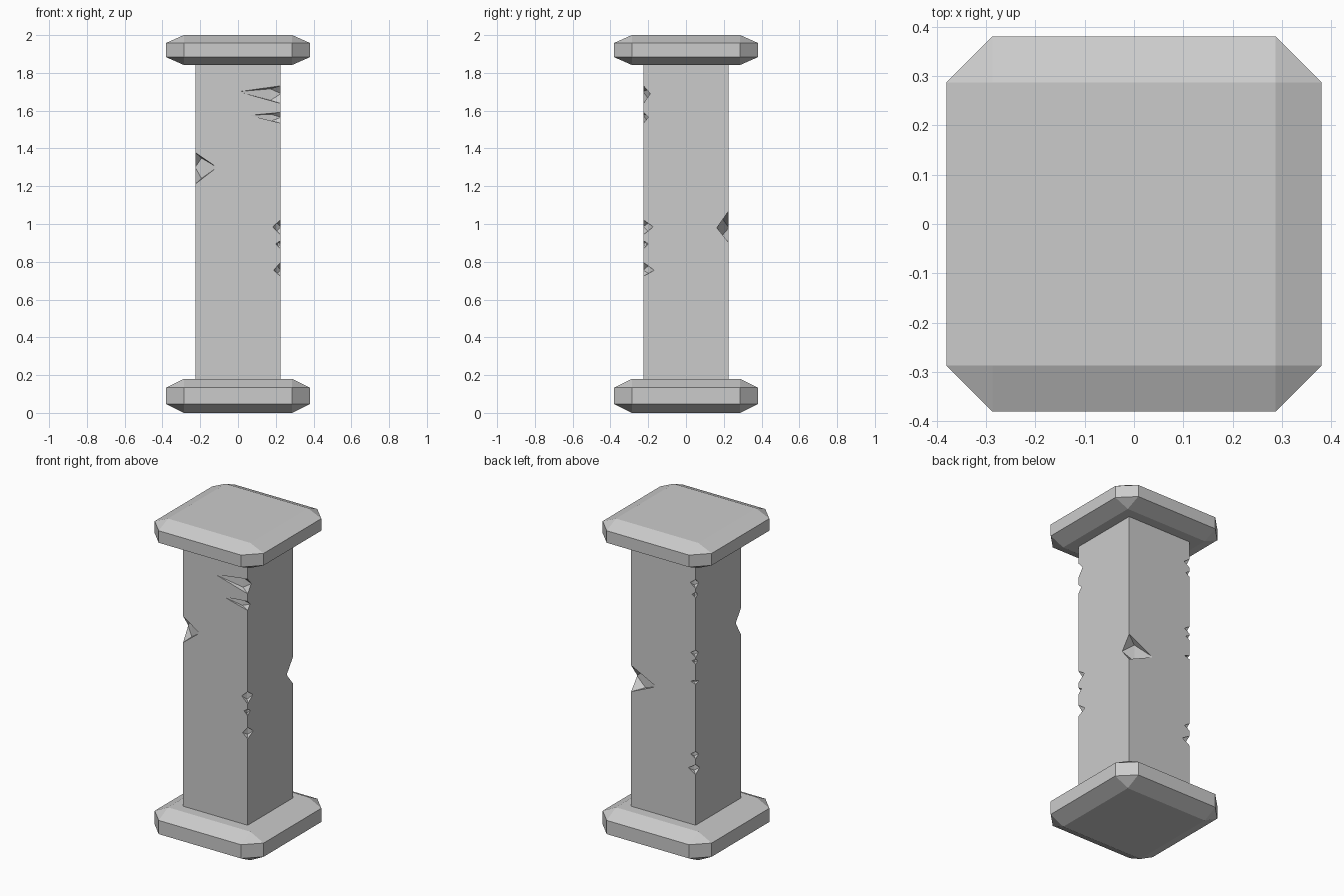
import bpy, bmesh
from mathutils import Vector, Matrix

if "Cube" in bpy.data.objects:
    bpy.data.objects.remove(bpy.data.objects["Cube"])

HALF = 0.225  # shaft half width


def make_object(name, bm):
    mesh = bpy.data.meshes.new(name)
    bm.to_mesh(mesh)
    bm.free()
    obj = bpy.data.objects.new(name, mesh)
    bpy.context.collection.objects.link(obj)
    return obj


def box(bm, half, z0, z1):
    bmesh.ops.create_cube(bm, size=1, matrix=Matrix.Translation((0, 0, (z0 + z1) / 2))
                          @ Matrix.Diagonal((2 * half, 2 * half, z1 - z0, 1)))


def slab(name, z0, z1):
    """Chamfered cube squashed so the vertical chamfer is half the side chamfer."""
    bm = bmesh.new()
    h = (z1 - z0)
    stretch = 0.093 / (0.26 * h)
    box(bm, 0.38, 0, h * stretch)
    bmesh.ops.bevel(bm, geom=bm.edges[:], offset=0.093, offset_type='OFFSET',
                    segments=1, affect='EDGES')
    for v in bm.verts:
        v.co.z = z0 + v.co.z / stretch
    return make_object(name, bm)


def notch(bm, sx, sy, z_low, z_high, reach_x, reach_y, z_x, z_y, t=0.5):
    """Chip on a shaft corner: apex on each face and a short upright edge inside."""
    corner = Vector((sx * HALF, sy * HALF, 0))
    a = corner + Vector((-sx * reach_x, 0, z_x))
    b = corner + Vector((0, -sy * reach_y, z_y))
    top = corner + Vector((0, 0, z_high))
    low = corner + Vector((0, 0, z_low))
    deep = b.lerp(a, t) + Vector((-sx, -sy, 0)) * 0.004
    half = 0.32 * (z_high - z_low)
    mid = (z_high + z_low) / 2
    p1 = Vector((deep.x, deep.y, mid + half))
    p2 = Vector((deep.x, deep.y, mid - half))
    centre = Vector((deep.x, deep.y, mid))
    # slightly enlarged so the cutter pokes out of the shaft
    verts = [bm.verts.new(centre + (p - centre) * 1.05) for p in (a, b, top, low, p1, p2)]
    bmesh.ops.convex_hull(bm, input=verts)


# Base and cap
slab("base_slab", 0.0, 0.18)
slab("cap_slab", 1.842, 2.0)

# Square shaft
bm = bmesh.new()
box(bm, HALF, 0.165, 1.855)
shaft = make_object("shaft", bm)

# Chips along the four corners
bm = bmesh.new()
notch(bm, 1, -1, 1.64, 1.73, 0.215, 0.035, 1.70, 1.69, 0.23)
notch(bm, 1, -1, 1.535, 1.59, 0.16, 0.025, 1.575, 1.565, 0.3)
notch(bm, 1, -1, 0.945, 1.02, 0.04, 0.05, 0.985, 0.985)
notch(bm, 1, -1, 0.87, 0.91, 0.025, 0.025, 0.895, 0.895)
notch(bm, 1, -1, 0.725, 0.795, 0.035, 0.055, 0.755, 0.755)
notch(bm, -1, -1, 1.215, 1.375, 0.11, 0.05, 1.30, 1.30, 0.25)
notch(bm, 1, 1, 0.905, 1.065, 0.17, 0.06, 0.98, 0.98, 0.4)
for z, height, reach in ((1.70, 0.055, 0.037), (1.63, 0.035, 0.025), (1.26, 0.045, 0.035),
                         (1.21, 0.03, 0.025), (1.08, 0.025, 0.035), (0.62, 0.045, 0.035),
                         (0.53, 0.06, 0.05)):
    notch(bm, -1, 1, z - height / 2, z + height / 2, reach, reach * 0.8, z, z)
bmesh.ops.recalc_face_normals(bm, faces=bm.faces[:])
cutter = make_object("chip_cutter", bm)
cutter.hide_render = True

# Cut the chips and drop the helper
mod = shaft.modifiers.new("chips", 'BOOLEAN')
mod.operation = 'DIFFERENCE'
mod.solver = 'EXACT'
mod.object = cutter
bpy.context.view_layer.objects.active = shaft
bpy.ops.object.modifier_apply(modifier=mod.name)
bpy.data.objects.remove(cutter)
